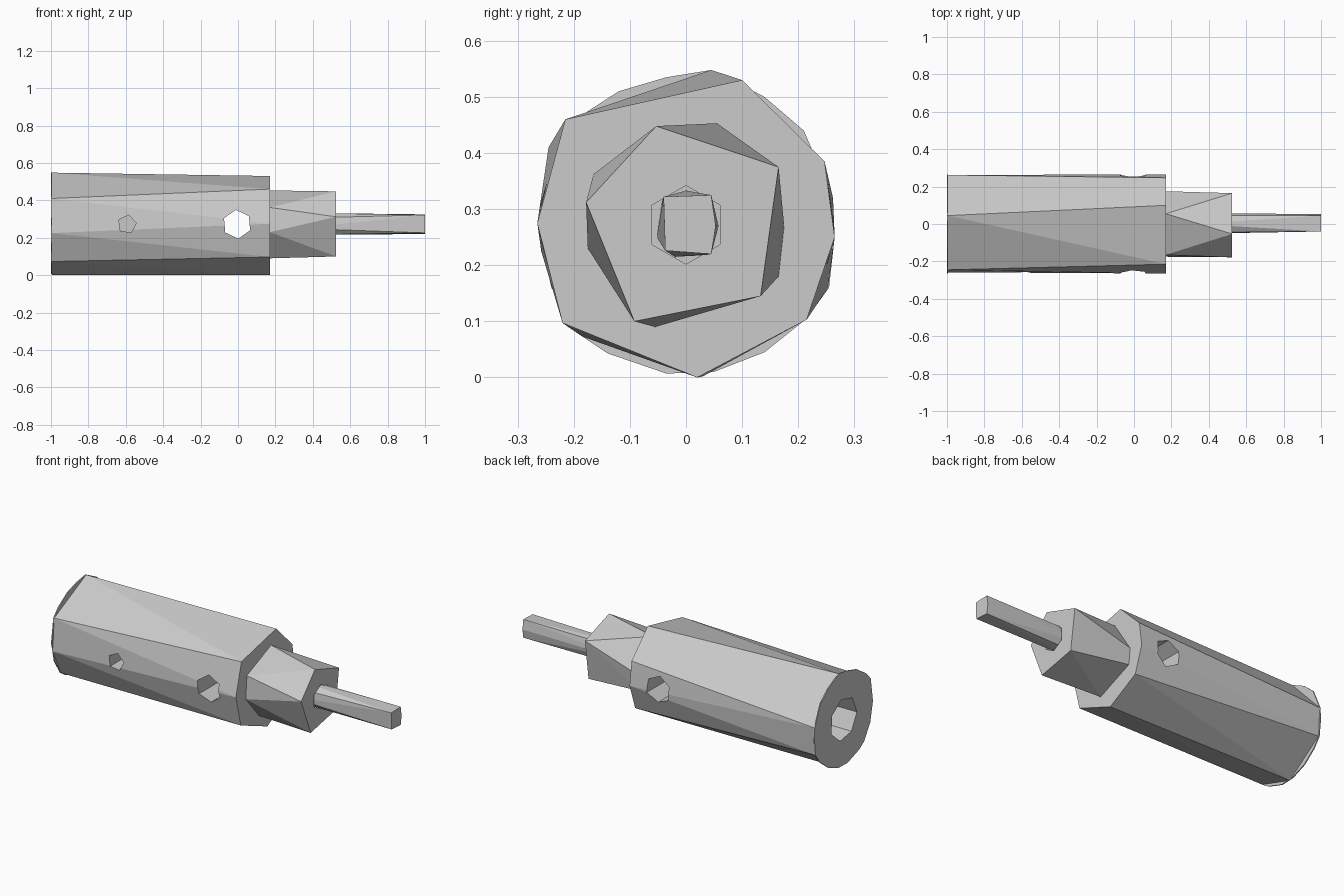
import bpy, bmesh
from math import cos, sin, tau, radians

if "Cube" in bpy.data.objects:
    bpy.data.objects.remove(bpy.data.objects["Cube"])

CZ = 0.272  # height of the long axis


def loft(name, *rings):
    """Faceted solid wrapped around (x, [(y, z), ...]) end sections."""
    bm = bmesh.new()
    for x, pts in rings:
        for y, z in pts:
            bm.verts.new((x, y, z))
    res = bmesh.ops.convex_hull(bm, input=bm.verts[:])
    loose = [v for v in bm.verts if not v.link_faces]
    bmesh.ops.delete(bm, geom=loose, context='VERTS')
    bmesh.ops.recalc_face_normals(bm, faces=bm.faces[:])
    me = bpy.data.meshes.new(name)
    bm.to_mesh(me)
    bm.free()
    ob = bpy.data.objects.new(name, me)
    bpy.context.collection.objects.link(ob)
    return ob


def ngon(n, r, start=0.0):
    return [(r * cos(radians(start) + tau * i / n),
             CZ + r * sin(radians(start) + tau * i / n)) for i in range(n)]


def cross_cutter(name, cx, n, r, y0, y1, start):
    """Drill running along y."""
    bm = bmesh.new()
    for y in (y0, y1):
        for dx, z in ngon(n, r, start):
            bm.verts.new((cx + dx, y, z))
    bmesh.ops.convex_hull(bm, input=bm.verts[:])
    bmesh.ops.recalc_face_normals(bm, faces=bm.faces[:])
    me = bpy.data.meshes.new(name)
    bm.to_mesh(me)
    bm.free()
    ob = bpy.data.objects.new(name, me)
    bpy.context.collection.objects.link(ob)
    return ob


def cut(ob, cutter):
    cutter.hide_render = True
    cutter.display_type = 'WIRE'
    m = ob.modifiers.new(cutter.name, 'BOOLEAN')
    m.operation = 'DIFFERENCE'
    m.solver = 'EXACT'
    m.object = cutter


# main sleeve, twisted facets from back to shoulder
sleeve = loft("sleeve",
    (-0.995, [(0.045, 0.548), (-0.245, 0.41), (-0.258, 0.225), (-0.185, 0.073),
              (0.03, 0.002), (0.253, 0.16), (0.262, 0.32)]),
    (0.172, [(0.10, 0.53), (-0.215, 0.46), (-0.265, 0.275), (-0.22, 0.097),
             (0.02, 0.0), (0.215, 0.103), (0.265, 0.25), (0.247, 0.385)]))

# rounder cap at the open end
rim = [(0.045, 0.548), (-0.035, 0.535), (-0.12, 0.51), (-0.205, 0.455),
       (-0.245, 0.41), (-0.265, 0.275), (-0.24, 0.16), (-0.185, 0.073),
       (-0.14, 0.043), (-0.035, 0.007), (0.05, 0.01), (0.14, 0.045),
       (0.215, 0.105), (0.255, 0.16), (0.265, 0.25), (0.262, 0.32),
       (0.21, 0.44), (0.14, 0.50)]
cap = loft("end_cap", (-1.0, rim), (-0.994, rim))

# stepped neck
neck = loft("neck",
    (0.17, [(0.055, 0.453), (-0.165, 0.362), (-0.175, 0.23), (-0.055, 0.09),
            (0.165, 0.18), (0.175, 0.27)]),
    (0.525, [(-0.053, 0.448), (0.165, 0.375), (0.133, 0.145),
             (-0.092, 0.10), (-0.178, 0.312)]))

# thin shank seated in the neck socket
loft("shank",
    (0.33, [(-0.052, 0.25), (-0.045, 0.305), (0.0, 0.333), (0.045, 0.322),
            (0.058, 0.27), (0.035, 0.218), (-0.02, 0.215)]),
    (1.0, [(-0.04, 0.322), (0.045, 0.325), (0.053, 0.27), (0.045, 0.22),
           (-0.037, 0.226)]))

# bore, set-screw hole, cross hole and socket
bore_ring = ngon(7, 0.12, 80)
bore = loft("bore_cutter", (-1.1, bore_ring), (-0.25, bore_ring))
cut(sleeve, bore)
cut(cap, bore)
cut(sleeve, cross_cutter("screw_hole_cutter", -0.593, 5, 0.05, -0.4, -0.04, 80))
cut(sleeve, cross_cutter("cross_hole_cutter", -0.005, 6, 0.077, -0.4, 0.4, 95))
socket_ring = ngon(6, 0.07, 30)
cut(neck, loft("socket_cutter", (0.34, socket_ring), (0.6, socket_ring)))
